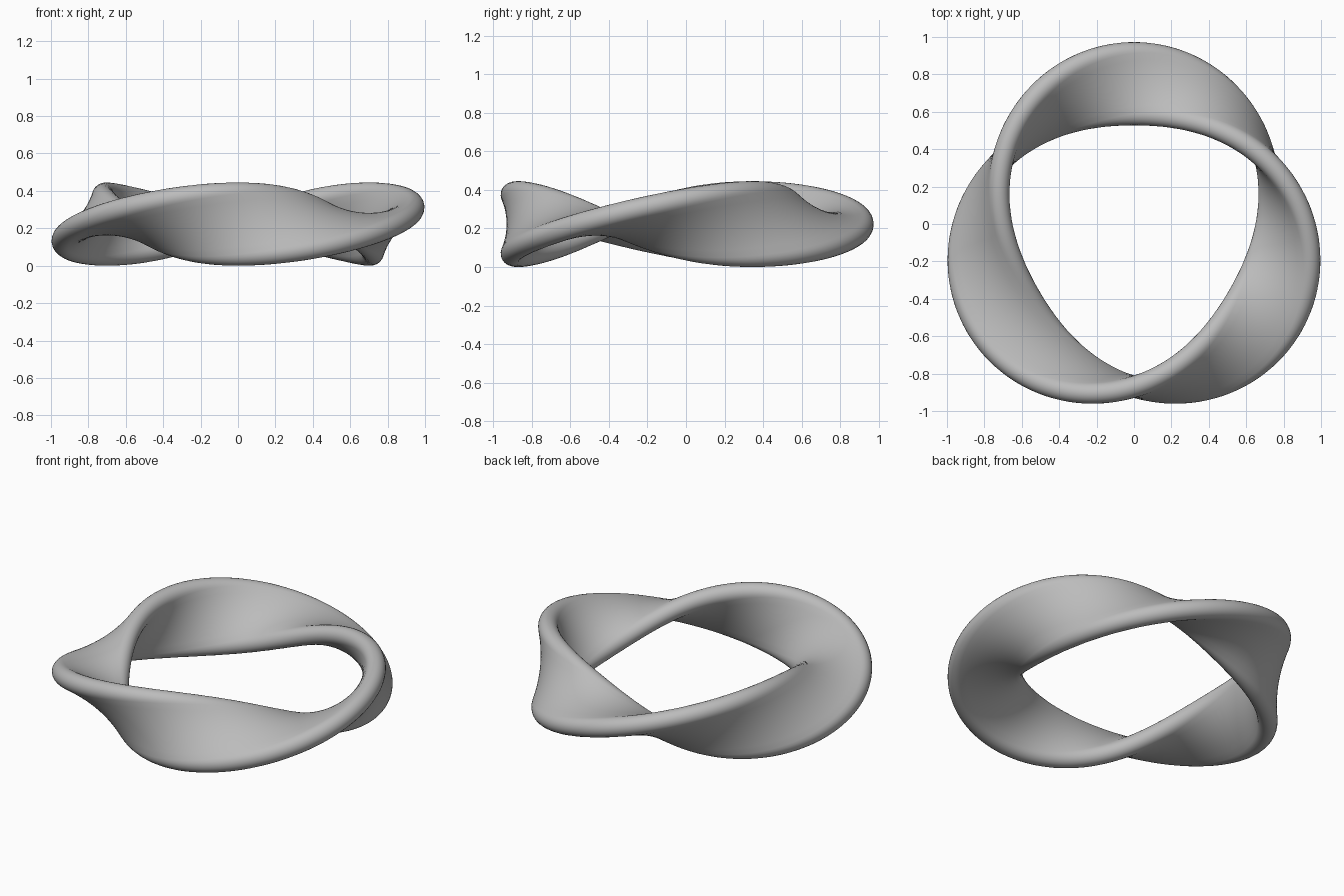
import bpy, bmesh
from math import pi, sin, cos, radians
from mathutils import Vector, Matrix

cube = bpy.data.objects.get("Cube")
if cube:
    bpy.data.objects.remove(cube, do_unlink=True)

RADIUS = 0.81        # centre line of the band
HALF_WIDTH = 0.2225  # including the rounded edge
EDGE = 0.06          # edge radius, half the thickness
CENTRE = Vector((0, -0.06, HALF_WIDTH))
STEPS = 288
ARC, FLAT = 12, 8    # segments on each rounded edge and each flat side


def band_profile():
    """Stadium outline; its second half is the first turned by 180 degrees."""
    reach = HALF_WIDTH - EDGE
    half = [Vector((reach + EDGE * cos(a), EDGE * sin(a)))
            for a in (-pi / 2 + pi * i / ARC for i in range(ARC))]
    half += [Vector((reach - 2 * reach * i / FLAT, EDGE)) for i in range(FLAT)]
    return half + [-p for p in half]


# Grey material
grey = bpy.data.materials.new("grey")
grey.use_nodes = True
colour = (0.5, 0.5, 0.5, 1)
grey.diffuse_color = colour
grey.node_tree.nodes["Principled BSDF"].inputs["Base Color"].default_value = colour

# Band swept round the ring with three half twists
profile = band_profile()
count = len(profile)
bm = bmesh.new()
rings = []
for s in range(STEPS):
    theta = 2 * pi * s / STEPS
    turn = Matrix.Rotation(1.5 * (theta - radians(330)), 2)
    outward = Vector((cos(theta), sin(theta), 0))
    ring = []
    for p in profile:
        q = turn @ p
        ring.append(bm.verts.new(CENTRE + outward * (RADIUS + q.x) + Vector((0, 0, q.y))))
    rings.append(ring)

# The last ring joins the first half a turn round the profile
rings.append(rings[0][count // 2:] + rings[0][:count // 2])
for a, b in zip(rings, rings[1:]):
    for i in range(count):
        j = (i + 1) % count
        bm.faces.new((a[i], a[j], b[j], b[i]))
bmesh.ops.recalc_face_normals(bm, faces=bm.faces)
for face in bm.faces:
    face.smooth = True

mesh = bpy.data.meshes.new("twisted_band")
bm.to_mesh(mesh)
bm.free()
mesh.materials.append(grey)
band = bpy.data.objects.new("twisted_band", mesh)
bpy.context.collection.objects.link(band)
